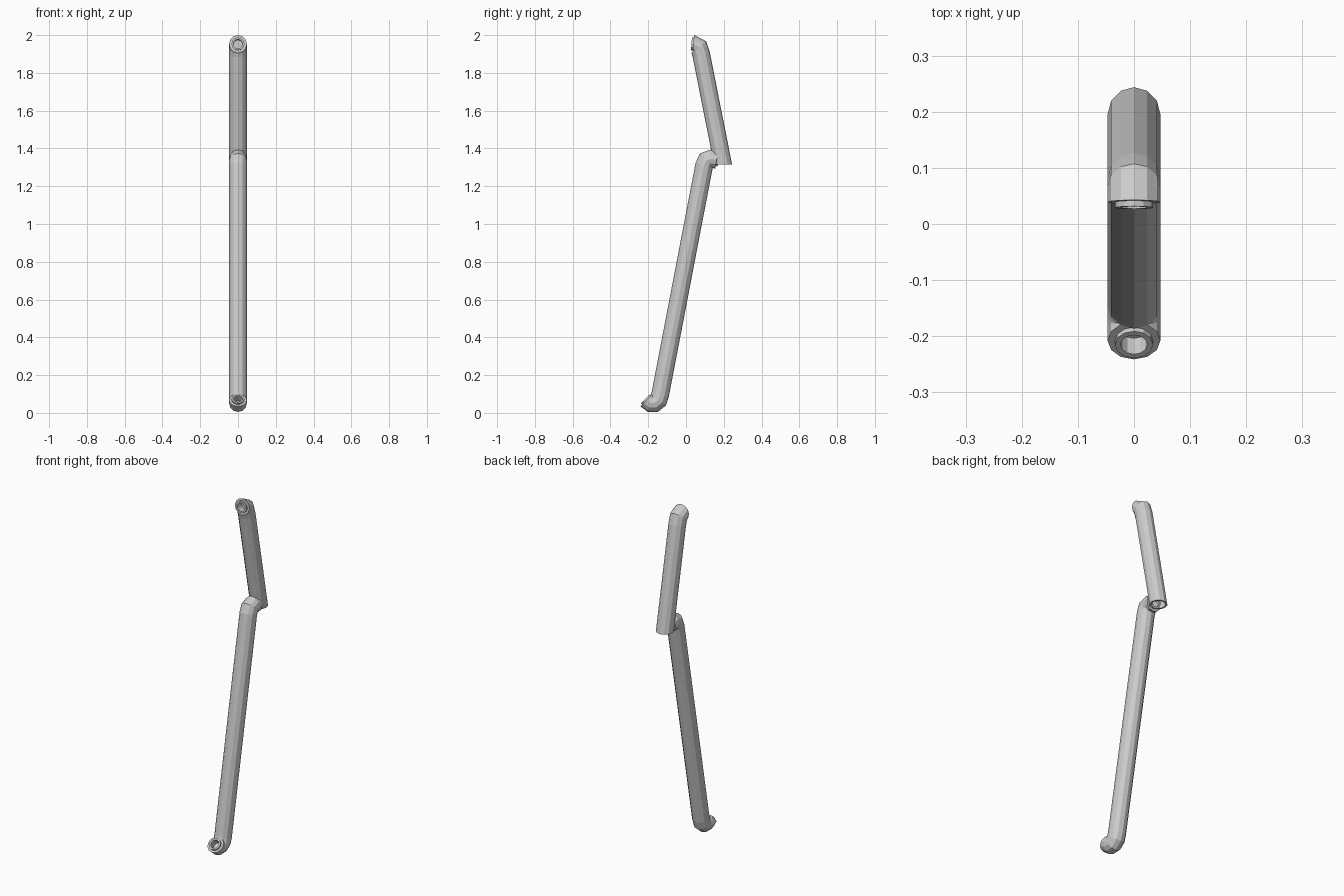
import bpy, bmesh, math
from mathutils import Vector

cube = bpy.data.objects.get("Cube")
if cube:
    bpy.data.objects.remove(cube, do_unlink=True)

SIDES = 12
R = 0.047        # pipe radius
LIP = 0.034      # nozzle lip radius
BORE = 0.024     # nozzle bore radius

grey = bpy.data.materials.new("pipe_grey")
grey.use_nodes = True
colour = (0.6, 0.6, 0.6, 1)
grey.diffuse_color = colour
grey.node_tree.nodes["Principled BSDF"].inputs["Base Color"].default_value = colour


def yz(y, z):
    return Vector((0, y, z))


def path_rings(points, start_dir, end_dir, radius):
    """Mitred rings along a bent path: (centre, facing, radius, stretch)."""
    rings = []
    last = len(points) - 1
    for i, p in enumerate(points):
        seg = (points[min(i + 1, last)] - points[min(i, last - 1)]).normalized()
        if i == 0:
            facing = start_dir
        elif i == last:
            facing = end_dir
        else:
            facing = (seg + (p - points[i - 1]).normalized()).normalized()
        stretch = 1 if i == last else 1 / max(0.6, facing.dot(seg))
        rings.append((p, facing, radius, stretch))
    return rings


def nozzle(p, d, f):
    """Stepped lip and blind bore at a pipe end; d points out, f is ring facing."""
    tip, floor = p + d * 0.01, p - d * 0.03
    return [(c, f, r, 1) for c, r in
            ((p, LIP), (tip, LIP), (tip, BORE), (floor, BORE))]


def build_pipe(name, rings):
    bm = bmesh.new()
    loops = []
    for centre, facing, r, stretch in rings:
        side = Vector((1, 0, 0))
        up = side.cross(facing)
        loops.append([bm.verts.new(centre + r * (math.cos(a) * side + math.sin(a) * stretch * up))
                      for a in (math.tau * k / SIDES for k in range(SIDES))])
    for a, b in zip(loops, loops[1:]):
        for k in range(SIDES):
            n = (k + 1) % SIDES
            bm.faces.new((a[k], a[n], b[n], b[k]))
    bm.faces.new(loops[0][::-1])
    bm.faces.new(loops[-1])
    bmesh.ops.recalc_face_normals(bm, faces=bm.faces)
    mesh = bpy.data.meshes.new(name)
    bm.to_mesh(mesh)
    bm.free()
    mesh.materials.append(grey)
    obj = bpy.data.objects.new(name, mesh)
    bpy.context.collection.objects.link(obj)
    return obj


# Lower pipe: angled up at the foot, bent back into the upper pipe
foot_dir = yz(-1, 1).normalized()
joint_dir = yz(1, -0.15).normalized()
lower = [yz(-0.208, 0.068), yz(-0.186, 0.052), yz(-0.166, 0.052), yz(-0.146, 0.068),
         yz(-0.137, 0.095), yz(0.096, 1.31), yz(0.108, 1.336), yz(0.132, 1.345),
         yz(0.162, 1.34)]
rings = nozzle(lower[0], foot_dir, -foot_dir)[::-1]
body = path_rings(lower, -foot_dir, joint_dir, R)
body[0] = (lower[0], -foot_dir, R, 1)
rings += body + nozzle(lower[-1], joint_dir, joint_dir)
build_pipe("lower_pipe", rings)

# Upper pipe: level-cut open socket at the bottom, nozzle facing front at the top
up = yz(0, 1)
top_dir = yz(-1, 0.08).normalized()
upper = [yz(0.196, 1.315), yz(0.081, 1.895), yz(0.068, 1.936), yz(0.039, 1.953)]
lean = (upper[1] - upper[0]).normalized()
socket = [(upper[0] + lean * 0.3, up, 0.038, 1), (upper[0], up, 0.038, 1)]
rings = socket + path_rings(upper, up, top_dir, R) + nozzle(upper[-1], top_dir, top_dir)
build_pipe("upper_pipe", rings)
